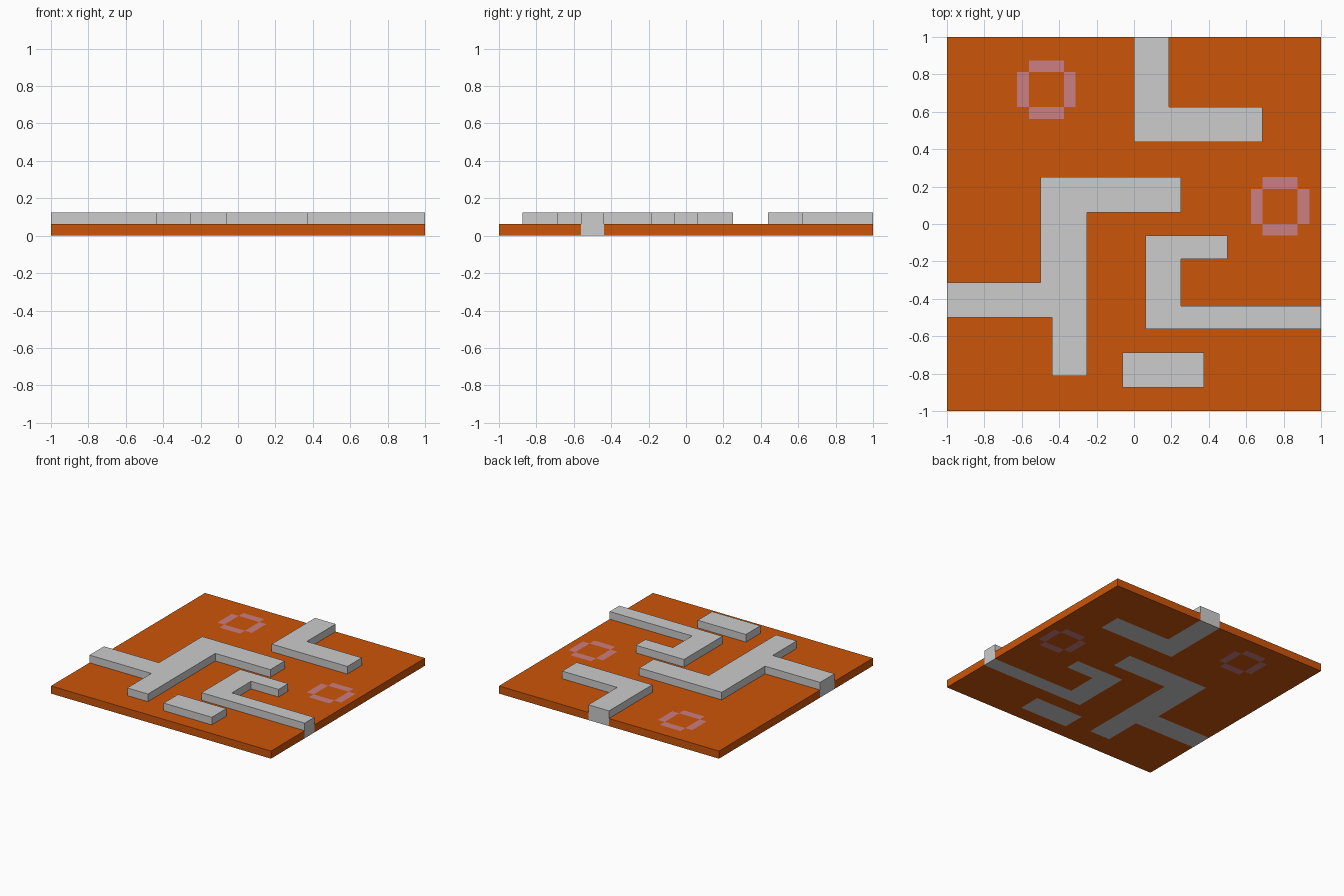
import bpy, bmesh

cube = bpy.data.objects.get("Cube")
if cube:
    bpy.data.objects.remove(cube, do_unlink=True)

U = 1 / 16          # one grid tile
FLOOR_TOP = U
WALL_TOP = 2 * U


def linear(c):
    c /= 255
    return c / 12.92 if c <= 0.04045 else ((c + 0.055) / 1.055) ** 2.4


def material(name, *rgb):
    m = bpy.data.materials.new(name)
    m.use_nodes = True
    color = (*[linear(c) for c in rgb], 1)
    m.diffuse_color = color
    m.node_tree.nodes["Principled BSDF"].inputs["Base Color"].default_value = color
    return m


orange = material("burnt orange", 204, 85, 10)
grey = material("light grey", 204, 204, 204)
pink = material("dusty pink", 204, 126, 130)


def tiles(rects):
    """All grid tiles covered by rectangles (x0, x1, y0, y1)."""
    return {(x, y) for x0, x1, y0, y1 in rects
            for x in range(x0, x1) for y in range(y0, y1)}


def slab(name, cells, top, mat):
    """Solid plate from z = 0 to top with the outline of the given tiles."""
    bm = bmesh.new()
    for x, y in sorted(cells):
        bm.faces.new([bm.verts.new(((x + i) * U, (y + j) * U, 0))
                      for i, j in ((0, 0), (1, 0), (1, 1), (0, 1))])
    bmesh.ops.remove_doubles(bm, verts=bm.verts[:], dist=U / 100)
    ext = bmesh.ops.extrude_face_region(bm, geom=bm.faces[:], use_keep_orig=True)
    bmesh.ops.translate(bm, vec=(0, 0, top),
                        verts=[g for g in ext["geom"] if isinstance(g, bmesh.types.BMVert)])
    bmesh.ops.recalc_face_normals(bm, faces=bm.faces[:])
    bmesh.ops.dissolve_limit(bm, angle_limit=0.01, verts=bm.verts[:], edges=bm.edges[:])
    mesh = bpy.data.meshes.new(name)
    bm.to_mesh(mesh)
    bm.free()
    mesh.materials.append(mat)
    obj = bpy.data.objects.new(name, mesh)
    bpy.context.collection.objects.link(obj)


# Raised walls, reaching down through the floor
walls = {
    "back_corner_wall": [(0, 3, 7, 16), (3, 11, 7, 10)],
    "branching_wall": [(-8, -4, -8, 4), (-4, 4, 1, 4), (-16, -8, -8, -5), (-7, -4, -13, -8)],
    "hook_wall": [(1, 4, -9, -1), (4, 8, -3, -1), (4, 16, -9, -7)],
    "short_wall": [(-1, 6, -14, -11)],
}
used = set()
for name, rects in walls.items():
    cells = tiles(rects)
    used |= cells
    slab(name, cells, WALL_TOP, grey)

# Ring markers set flush into the floor: four bars around a 3 x 3 centre
for name, x, y in (("back_ring", -10, 9), ("side_ring", 10, -1)):
    bars = {"left": (x, x + 1, y + 1, y + 4), "right": (x + 4, x + 5, y + 1, y + 4),
            "front": (x + 1, x + 4, y, y + 1), "back": (x + 1, x + 4, y + 4, y + 5)}
    for side, rect in bars.items():
        cells = tiles([rect])
        used |= cells
        slab(f"{name}_{side}_bar", cells, FLOOR_TOP, pink)

# Floor fills every remaining tile
slab("floor", tiles([(-16, 16, -16, 16)]) - used, FLOOR_TOP, orange)
